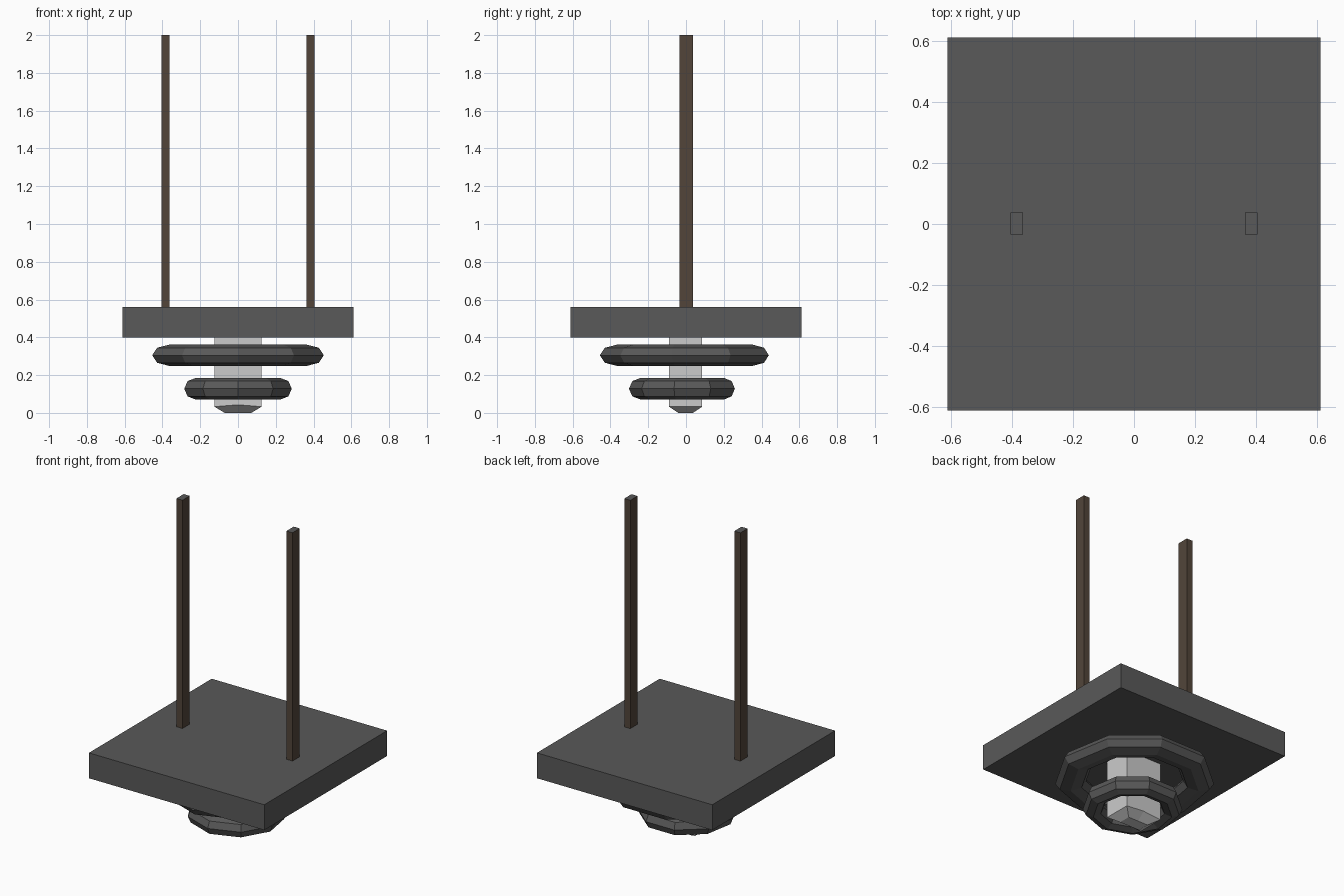
import bpy, bmesh, math

if "Cube" in bpy.data.objects:
    bpy.data.objects.remove(bpy.data.objects["Cube"])


def material(name, rgb):
    m = bpy.data.materials.new(name)
    m.diffuse_color = (*rgb, 1)
    m.use_nodes = True
    m.node_tree.nodes["Principled BSDF"].inputs["Base Color"].default_value = m.diffuse_color
    return m


DARK = material("dark_grey", (0.1, 0.1, 0.1))
BROWN = material("brown", (0.085, 0.06, 0.042))
LIGHT = material("light_grey", (0.6, 0.6, 0.6))


def build(name, bm, *mats):
    bmesh.ops.recalc_face_normals(bm, faces=bm.faces)
    mesh = bpy.data.meshes.new(name)
    bm.to_mesh(mesh)
    bm.free()
    for m in mats:
        mesh.materials.append(m)
    ob = bpy.data.objects.new(name, mesh)
    bpy.context.collection.objects.link(ob)
    return ob


def box(name, x, y, z, *mats):
    bm = bmesh.new()
    bmesh.ops.create_cube(bm, size=1)
    for v in bm.verts:
        v.co = [lo + (hi - lo) * (c + 0.5) for c, (lo, hi) in zip(v.co, (x, y, z))]
    return build(name, bm, *mats)


def ring(name, y, z, major, rh, rv, sides=9, section=8):
    """Low-poly torus with an oval section and one corner facing -y."""
    bm = bmesh.new()
    loops = []
    for i in range(sides):
        a = 2 * math.pi * i / sides - math.pi / 2
        loop = []
        for j in range(section):
            t = 2 * math.pi * j / section
            r = major + rh * math.cos(t)
            loop.append(bm.verts.new((r * math.cos(a), y + r * math.sin(a), z + rv * math.sin(t))))
        loops.append(loop)
    for i in range(sides):
        p, q = loops[i], loops[(i + 1) % sides]
        for j in range(section):
            k = (j + 1) % section
            bm.faces.new((p[j], q[j], q[k], p[k]))
    return build(name, bm, DARK)


# Square plate
box("plate", (-0.612, 0.612), (-0.612, 0.612), (0.40, 0.56), DARK)

# Two brown uprights with grey end faces
for side, label in ((-1, "left"), (1, "right")):
    x = side * 0.384
    post = box(label + "_post", (x - 0.021, x + 0.021), (-0.035, 0.037), (0.56, 2.0), BROWN, DARK)
    for p in post.data.polygons:
        p.material_index = 1 if abs(p.normal.z) > 0.5 else 0

# Rings under the plate
ring("upper_ring", 0.005, 0.305, 0.371, 0.09, 0.056)
ring("lower_ring", -0.013, 0.128, 0.228, 0.061, 0.057)

# Rectangular column with a tapered foot
bm = bmesh.new()
outline = [(-1, -1), (0, -1), (1, -1), (1, 1), (0, 1), (-1, 1)]


def section(hx, hy, z, z_mid):
    return [bm.verts.new((sx * hx, -0.002 + sy * hy, z if sx else z_mid)) for sx, sy in outline]


levels = [section(0.125, 0.088, 0.40, 0.40),
          section(0.125, 0.088, 0.033, 0.043),
          section(0.07, 0.038, 0.0, 0.0)]
for a, b in zip(levels, levels[1:]):
    for i in range(6):
        j = (i + 1) % 6
        bm.faces.new((a[i], a[j], b[j], b[i]))
bm.faces.new(levels[0])
bm.faces.new(levels[-1])
build("column", bm, LIGHT)
